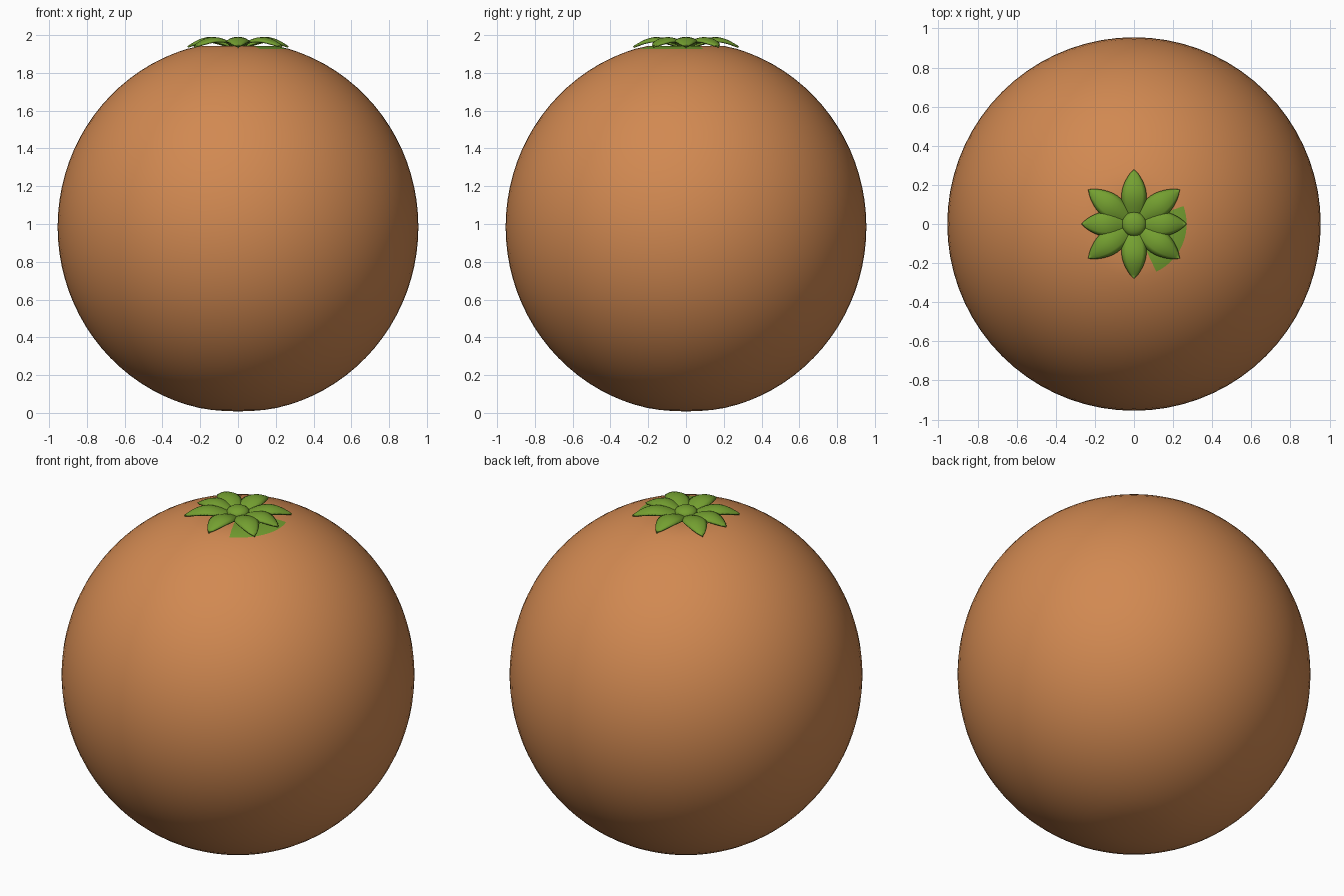
import bpy, bmesh, math

if "Cube" in bpy.data.objects:
    bpy.data.objects.remove(bpy.data.objects["Cube"])

def material(name, rgb):
    m = bpy.data.materials.new(name)
    m.diffuse_color = (*rgb, 1)
    m.use_nodes = True
    m.node_tree.nodes["Principled BSDF"].inputs["Base Color"].default_value = m.diffuse_color
    return m

orange = material("orange skin", (0.64, 0.25, 0.083))
green = material("leaf green", (0.175, 0.35, 0.03))

def finish(bm, name, mats):
    me = bpy.data.meshes.new(name)
    for f in bm.faces:
        f.smooth = True
    bm.to_mesh(me)
    bm.free()
    for m in mats:
        me.materials.append(m)
    ob = bpy.data.objects.new(name, me)
    bpy.context.collection.objects.link(ob)
    return ob

# Fruit body: slightly tall ball with a shallow dip under the leaves
R, RZ, CZ = 0.955, 0.982, 0.985
bm = bmesh.new()
bmesh.ops.create_uvsphere(bm, u_segments=72, v_segments=44, radius=1)
for v in bm.verts:
    v.co = (v.co.x * R, v.co.y * R, CZ + v.co.z * RZ)
    r = math.hypot(v.co.x, v.co.y)
    if r < 0.24:
        dip = (1 - (r / 0.24) ** 2) ** 2
        v.co.z += -0.03 * dip if v.co.z > 1 else 0.005 * dip
# Green stain beside the leaves, on the front right
for f in bm.faces:
    c = f.calc_center_median()
    ang = math.degrees(math.atan2(c.y, c.x))
    if c.z > 1 and math.hypot(c.x, c.y) < 0.26 and -65 < ang < 22:
        f.material_index = 1
finish(bm, "fruit_body", [orange, green])

# Leaves: eight arched pointed blades
def leaf(angle, length):
    bm = bmesh.new()
    n, m = 12, 6
    rows = []
    ca, sa = math.cos(angle), math.sin(angle)
    for i in range(n + 1):
        s = i / n
        half = 0.022 * (1 - s) + 0.052 * math.sin(math.pi * s ** 1.05) ** 0.8 + 0.001
        x = 0.02 + (length - 0.02) * s
        z = 1.947 + 0.046 * math.sin(math.pi * min(s, 1) ** 1.1) - 0.006 * s
        row = []
        for j in range(m + 1):
            t = 2 * j / m - 1
            y = half * t
            row.append(bm.verts.new((x * ca - y * sa, x * sa + y * ca,
                                     z - 0.3 * half * t * t)))
        rows.append(row)
    for a, b in zip(rows, rows[1:]):
        for j in range(m):
            bm.faces.new((a[j], b[j], b[j + 1], a[j + 1]))
    ob = finish(bm, "leaf", [green])
    mod = ob.modifiers.new("thickness", 'SOLIDIFY')
    mod.thickness = 0.01
    mod.offset = -1

for deg, length in ((0, 0.268), (37, 0.293), (90, 0.28), (143, 0.293),
                    (180, 0.268), (217, 0.293), (270, 0.28), (323, 0.293)):
    leaf(math.radians(deg), length)

# Stem button in the middle of the leaves
bm = bmesh.new()
bmesh.ops.create_uvsphere(bm, u_segments=24, v_segments=12, radius=0.062)
for v in bm.verts:
    v.co.z = 1.957 + v.co.z * 0.55
finish(bm, "stem_button", [green])
